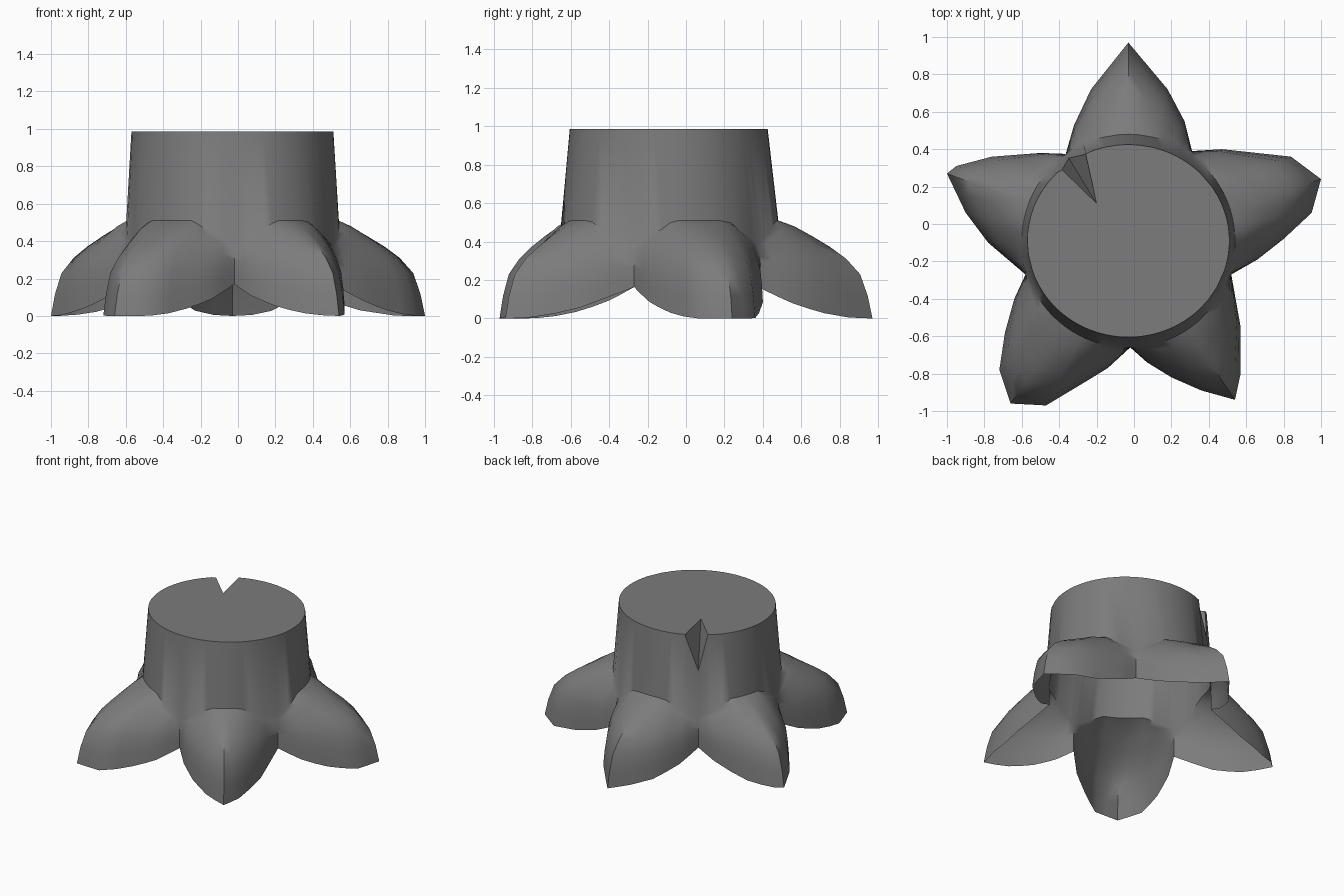
import bpy, bmesh, math

if "Cube" in bpy.data.objects:
    bpy.data.objects.remove(bpy.data.objects["Cube"])

CX, CY = -0.03, -0.09          # trunk axis
TOP = 0.985

grey = bpy.data.materials.new("stump grey")
grey.diffuse_color = (0.2, 0.2, 0.2, 1)
grey.use_nodes = True
grey.node_tree.nodes["Principled BSDF"].inputs["Base Color"].default_value = grey.diffuse_color

# Ground outline of the five roots, each from one valley to the next
roots = [
    [(0.31, 0.39), (0.27, 0.55), (0.18, 0.72), (-0.03, 0.97), (-0.23, 0.72), (-0.32, 0.53)],
    [(-0.365, 0.375), (-0.50, 0.38), (-0.76, 0.36), (-0.95, 0.31), (-1.0, 0.27), (-0.90, 0.06), (-0.78, -0.10)],
    [(-0.58, -0.27), (-0.64, -0.40), (-0.69, -0.58), (-0.72, -0.78), (-0.66, -0.96), (-0.47, -0.97), (-0.27, -0.85), (-0.14, -0.77)],
    [(-0.02, -0.66), (0.07, -0.74), (0.20, -0.82), (0.36, -0.89), (0.54, -0.94), (0.57, -0.80), (0.57, -0.55)],
    [(0.52, -0.27), (0.66, -0.19), (0.80, -0.08), (0.95, 0.06), (1.0, 0.24), (0.84, 0.36), (0.47, 0.40)],
]
corners = [p for r in roots for p in r]
outline = []
for i, a in enumerate(corners):
    b = corners[(i + 1) % len(corners)]
    outline += [a, ((a[0] + b[0]) / 2, (a[1] + b[1]) / 2)]
notch = 2 * len(roots[0])      # valley under the notch in the rim

# Root profile from trunk (0, 0) to ground edge (1, 1)
PROFILE = [(0, 0), (0.17, 0.06), (0.36, 0.16), (0.55, 0.27), (0.72, 0.39), (0.87, 0.55), (0.95, 0.77), (1, 1)]


def column(i, p):
    """Points down the stump along the ray to one outline point."""
    dx, dy = p[0] - CX, p[1] - CY
    r = math.hypot(dx, dy)
    ux, uy = dx / r, dy / r
    s = min(1, max(0, (r - 0.57) / 0.46))
    z_edge = 0.17 * (1 - s) ** 2.1
    z_base = 0.38 + 0.13 * min(1, 1.6 * s)
    r_base = 0.57
    top = (CX + 0.54 * ux, CY + 0.515 * uy, TOP)
    if i == notch:
        top = (CX + 0.545 * ux, CY + 0.545 * uy, 0.73)
    elif i == notch - 1:
        top = (-0.25, 0.375, TOP)
    elif i == notch + 1:
        top = (-0.385, 0.29, TOP)
    pts = [top]
    for f, g in PROFILE:
        q = r_base + (r - r_base) * f
        pts.append((CX + q * ux, CY + q * uy, z_base + (z_edge - z_base) * g))
    return pts


def finish(bm, name, smooth):
    me = bpy.data.meshes.new(name)
    bm.to_mesh(me)
    bm.free()
    me.materials.append(grey)
    ob = bpy.data.objects.new(name, me)
    bpy.context.collection.objects.link(ob)
    if smooth:
        bpy.ops.object.select_all(action='DESELECT')
        ob.select_set(True)
        bpy.context.view_layer.objects.active = ob
        bpy.ops.object.shade_smooth_by_angle(angle=math.radians(50))
    return ob


# Trunk wall flowing into the roots, open underneath
bm = bmesh.new()
cols = [column(i, p) for i, p in enumerate(outline)]
verts = [[bm.verts.new(p) for p in c] for c in cols]
n = len(verts)
for i in range(n):
    a, b = verts[i], verts[(i + 1) % n]
    for k in range(len(a) - 1):
        bm.faces.new((a[k], a[k + 1], b[k + 1], b[k]))
finish(bm, "trunk_and_roots", True)

# Flat cut top, a fan around the notch tip
bm = bmesh.new()
tip = bm.verts.new((-0.2, 0.11, TOP))
rim = [bm.verts.new(c[0]) for c in cols]
for i in range(n):
    bm.faces.new((tip, rim[i], rim[(i + 1) % n]))   # includes both notch walls
finish(bm, "cut_top", False)
